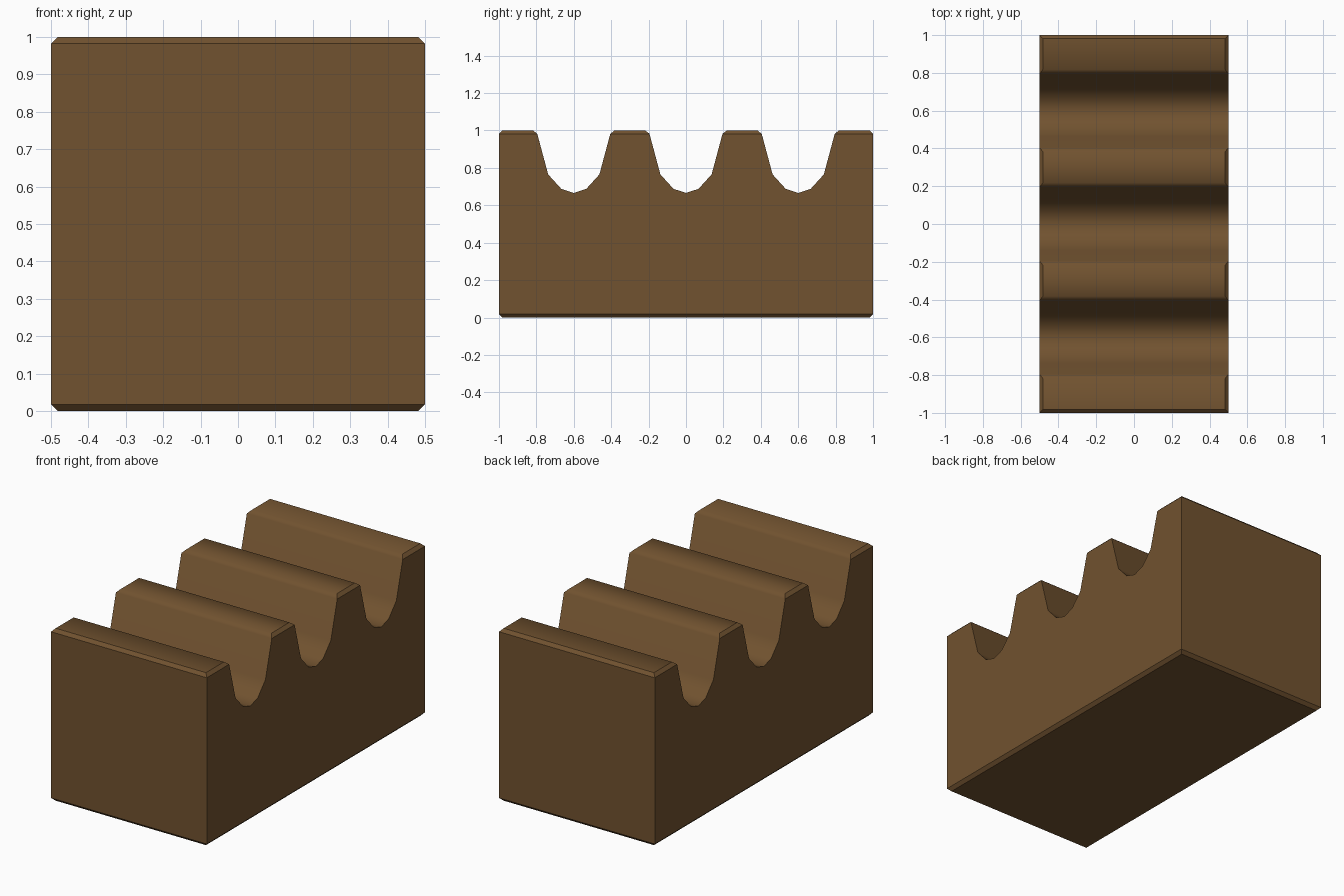
import bpy, bmesh, math

if "Cube" in bpy.data.objects:
    bpy.data.objects.remove(bpy.data.objects["Cube"])

HALF_X, HALF_Y, H = 0.5, 1.0, 1.0
GROOVES = (-0.6, 0.0, 0.6)
# groove cross-section relative to its centre (y, z)
CUT = [(-0.2, H), (-0.137, 0.765), (-0.067, 0.688), (0, 0.666),
       (0.067, 0.688), (0.137, 0.765), (0.2, H)]

# side profile: flat base, three rounded grooves along the top
profile = [(HALF_Y, 0), (-HALF_Y, 0), (-HALF_Y, H)]
for c in GROOVES:
    profile += [(c + y, z) for y, z in CUT]
profile.append((HALF_Y, H))

# extrude the profile across the block
bm = bmesh.new()
face = bm.faces.new([bm.verts.new((-HALF_X, y, z)) for y, z in profile])
ext = bmesh.ops.extrude_face_region(bm, geom=[face])
moved = [g for g in ext["geom"] if isinstance(g, bmesh.types.BMVert)]
bmesh.ops.translate(bm, verts=moved, vec=(2 * HALF_X, 0, 0))
bmesh.ops.recalc_face_normals(bm, faces=bm.faces)

# chamfer the rims of the flat tops and of the base
flat = [f for f in bm.faces if abs(f.normal.z) > 0.99]
rims = list({e for f in flat for e in f.edges})
bmesh.ops.bevel(bm, geom=rims, offset=0.018, offset_type='OFFSET',
                segments=1, affect='EDGES', profile=0.5, clamp_overlap=True)

mesh = bpy.data.meshes.new("grooved_block")
bm.to_mesh(mesh)
bm.free()
block = bpy.data.objects.new("grooved_block", mesh)
bpy.context.collection.objects.link(block)

# brown wood colour
wood = bpy.data.materials.new("brown_wood")
wood.diffuse_color = (0.165, 0.085, 0.029, 1)
wood.use_nodes = True
wood.node_tree.nodes["Principled BSDF"].inputs["Base Color"].default_value = wood.diffuse_color
mesh.materials.append(wood)

# smooth grooves, crisp chamfers
bpy.context.view_layer.objects.active = block
block.select_set(True)
bpy.ops.object.shade_smooth_by_angle(angle=math.radians(40))
